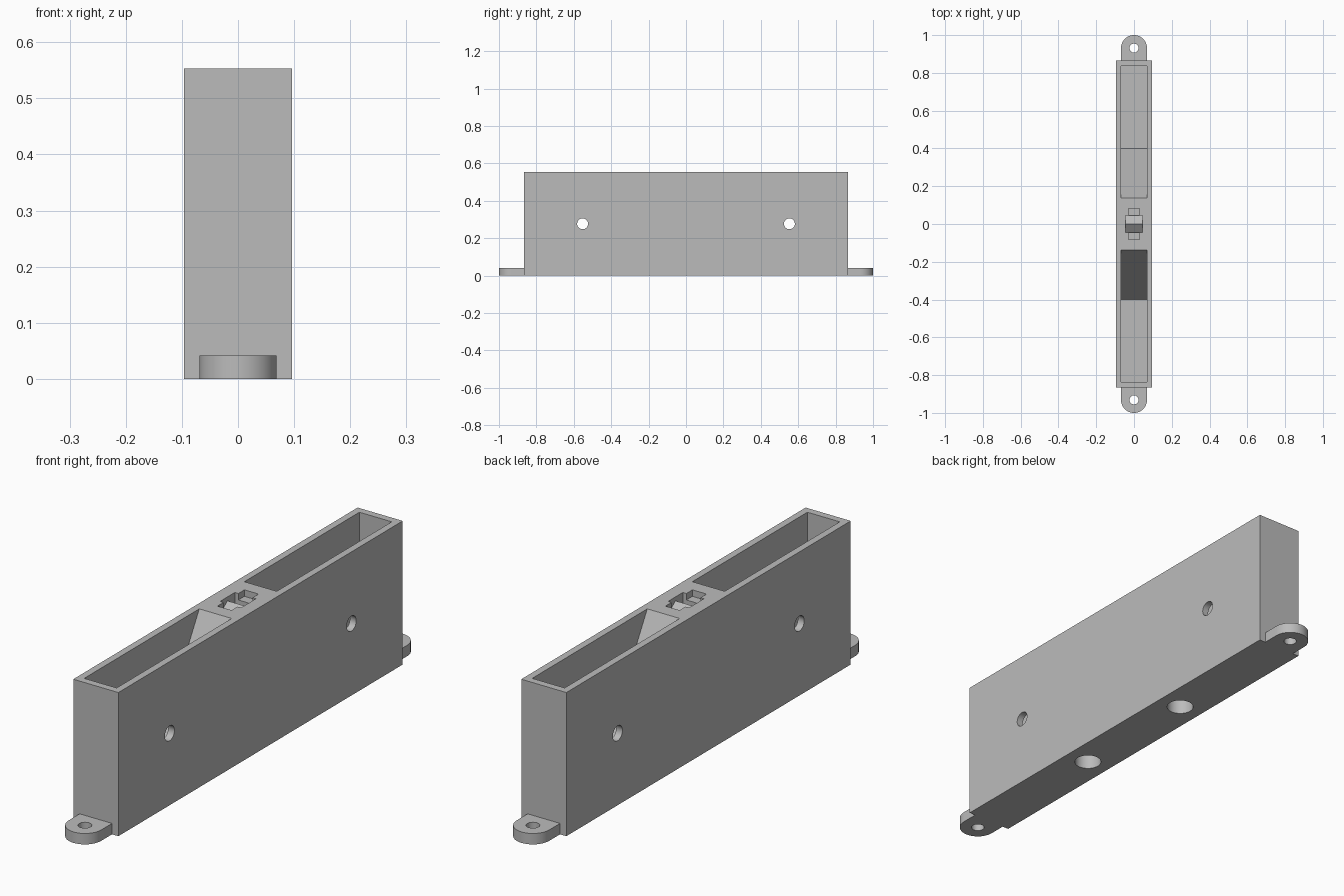
import bpy, bmesh
from mathutils import Matrix, Vector

cube = bpy.data.objects.get("Cube")
if cube:
    bpy.data.objects.remove(cube, do_unlink=True)

grey = bpy.data.materials.new("mid grey")
grey.use_nodes = True
grey.diffuse_color = (0.5, 0.5, 0.5, 1)
grey.node_tree.nodes["Principled BSDF"].inputs["Base Color"].default_value = (0.5, 0.5, 0.5, 1)

HALF_W, HALF_L, TOP, TAB_H = 0.096, 0.865, 0.553, 0.042
INNER_W, TAB_R, TAB_Y = 0.069, 0.069, 0.931


def make(name, bm):
    bmesh.ops.recalc_face_normals(bm, faces=bm.faces)
    mesh = bpy.data.meshes.new(name)
    bm.to_mesh(mesh)
    bm.free()
    mesh.materials.append(grey)
    obj = bpy.data.objects.new(name, mesh)
    bpy.context.collection.objects.link(obj)
    return obj


def prism(name, half_w, profile):
    """Extrude a (y, z) profile across the width."""
    bm = bmesh.new()
    face = bm.faces.new([bm.verts.new((-half_w, y, z)) for y, z in profile])
    new = bmesh.ops.extrude_face_region(bm, geom=[face])["geom"]
    verts = [v for v in new if isinstance(v, bmesh.types.BMVert)]
    bmesh.ops.translate(bm, verts=verts, vec=(2 * half_w, 0, 0))
    return make(name, bm)


def block(name, half_w, y0, y1, z0, z1):
    return prism(name, half_w, [(y0, z0), (y1, z0), (y1, z1), (y0, z1)])


def cylinder(name, r, depth, centre, axis="Z"):
    bm = bmesh.new()
    turn = Matrix.Rotation(1.5707963, 4, "Y") if axis == "X" else Matrix()
    bmesh.ops.create_cone(bm, cap_ends=True, segments=48, radius1=r, radius2=r,
                          depth=depth, matrix=Matrix.Translation(Vector(centre)) @ turn)
    return make(name, bm)


def boolean(target, tool, operation="DIFFERENCE"):
    mod = target.modifiers.new("cut", "BOOLEAN")
    mod.solver, mod.operation, mod.object = "EXACT", operation, tool
    bpy.context.view_layer.objects.active = target
    bpy.ops.object.modifier_apply(modifier=mod.name)
    bpy.data.objects.remove(tool, do_unlink=True)


# Main housing
housing = block("housing", HALF_W, -HALF_L, HALF_L, 0, TOP)

for side in (-1, 1):
    # Rounded mounting tab with a screw hole
    edges = sorted((side * (HALF_L - 0.01), side * TAB_Y))
    boolean(housing, block("tab_base", TAB_R, *edges, 0, TAB_H), "UNION")
    boolean(housing, cylinder("tab_end", TAB_R, TAB_H, (0, side * TAB_Y, TAB_H / 2)), "UNION")
    boolean(housing, cylinder("screw_hole", 0.024, 0.2, (0, side * TAB_Y, 0)))

    # Open pocket with a steep ramp at its inner end
    pocket = [(0.137, TOP), (0.4, 0.097), (0.837, 0.097), (0.837, 0.7), (0.137, 0.7)]
    boolean(housing, prism("pocket", INNER_W, [(side * y, z) for y, z in pocket]))

    # Cross hole through both long walls, and blind hole underneath
    boolean(housing, cylinder("cross_hole", 0.029, 0.4, (0, side * 0.553, 0.277), "X"))
    boolean(housing, cylinder("base_hole", 0.05, 0.2, (0, side * 0.275, 0)))

# Centre recess with a ridge across it and a shallow slot along it
ridge = [(-0.045, 0.6), (-0.045, TOP - 0.05), (0, TOP - 0.015),
         (0.045, TOP - 0.05), (0.045, 0.6)]
boolean(housing, prism("ridge_recess", 0.045, ridge))
boolean(housing, block("slot", 0.03, -0.082, -0.03, TOP - 0.025, 0.6))
boolean(housing, block("slot", 0.03, 0.03, 0.082, TOP - 0.025, 0.6))

# Smooth the round walls only
bpy.ops.object.select_all(action="DESELECT")
housing.select_set(True)
bpy.context.view_layer.objects.active = housing
bpy.ops.object.shade_smooth_by_angle(angle=0.5)
